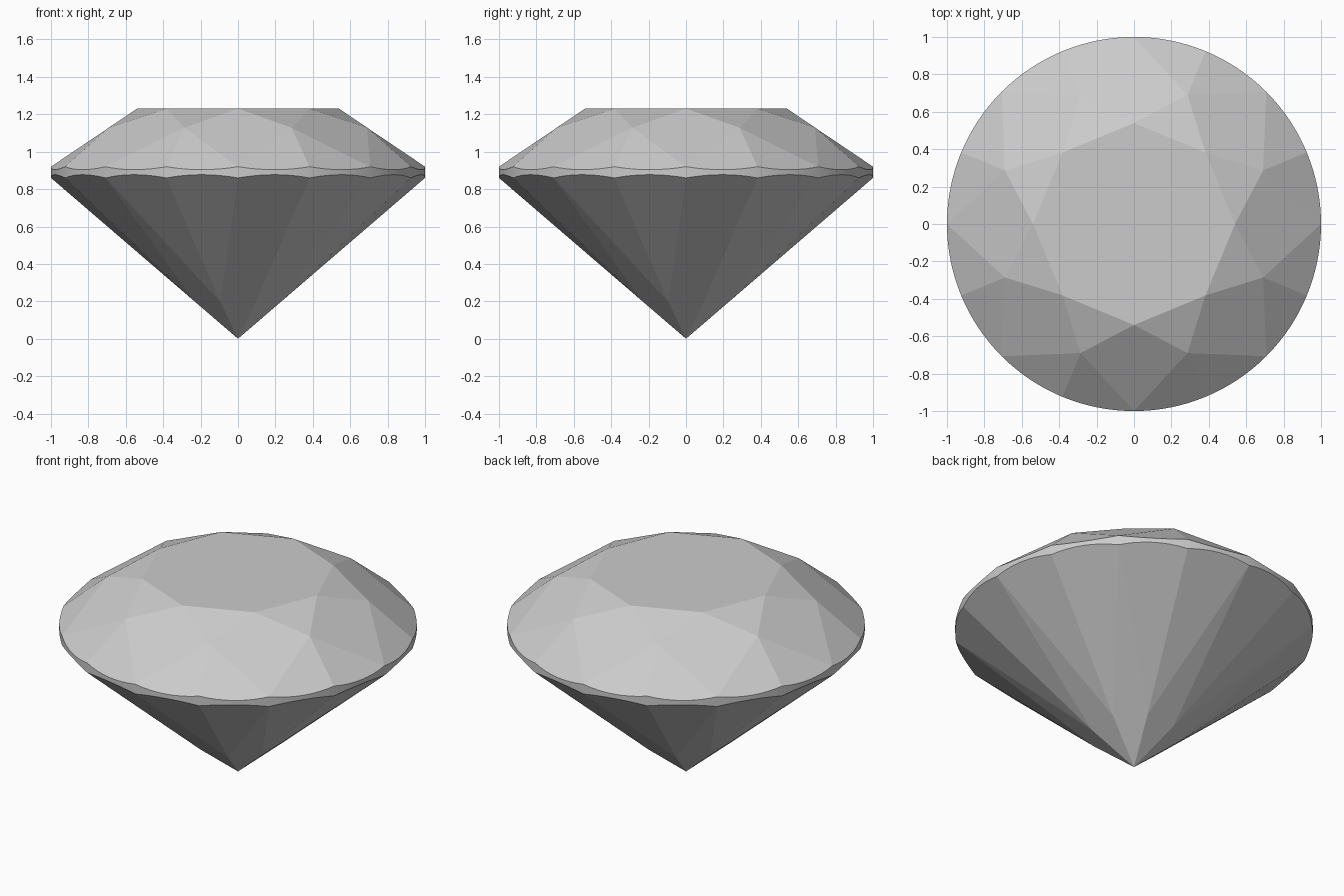
import bpy, bmesh
from math import radians, sin, cos
from mathutils import Vector

cube = bpy.data.objects.get("Cube")
if cube:
    bpy.data.objects.remove(cube, do_unlink=True)

# Main proportions of the round brilliant cut
TABLE_R, TABLE_Z = 0.54, 1.23
STAR_R = 0.747
GIRDLE_TOP, GIRDLE_BOTTOM = 0.92, 0.86
LOWER_R = 0.25
STEP = 22.5          # angle between neighbouring girdle corners
ARC = 8              # girdle segments per step

# Heights that keep each kite facet flat
STAR_Z = TABLE_Z - (STAR_R * cos(radians(STEP)) - TABLE_R) * (TABLE_Z - GIRDLE_TOP) / (1 - TABLE_R)
LOWER_Z = GIRDLE_BOTTOM * LOWER_R * cos(radians(STEP))


def point(r, angle, z):
    a = radians(angle)
    return Vector((r * sin(a), -r * cos(a), z))


def scallop(start, edge_z, inner_r, inner_z):
    """Curve where one girdle facet's plane meets the round girdle."""
    c = cos(radians(STEP / 2))
    slope = (inner_z - edge_z) / (c - inner_r * c)
    points = []
    for i in range(ARC + 1):
        t = STEP * i / ARC
        out = cos(radians(t - STEP / 2)) - c
        points.append(point(1, start + t, edge_z - slope * out))
    return points


bm = bmesh.new()


def face(points, smooth=False):
    f = bm.faces.new([bm.verts.new(p) for p in points])
    f.smooth = smooth


# Table
face([point(TABLE_R, 45 * i, TABLE_Z) for i in range(8)])
culet = Vector((0, 0, 0))

for i in range(8):
    a = 45 * i
    left, right = a - STEP, a + STEP
    star_l, star_r = (point(STAR_R, s, STAR_Z) for s in (left, right))
    low_l, low_r = (point(LOWER_R, s, LOWER_Z) for s in (left, right))
    corner = point(TABLE_R, a, TABLE_Z)

    # Crown kite, star and pavilion kite
    face([corner, star_l, point(1, a, GIRDLE_TOP), star_r])
    face([corner, star_r, point(TABLE_R, a + 45, TABLE_Z)])
    face([culet, low_r, point(1, a, GIRDLE_BOTTOM), low_l])

    # Girdle facets above and below, with the rounded girdle between
    for start, star, low in ((left, star_l, low_l), (a, star_r, low_r)):
        top = scallop(start, GIRDLE_TOP, STAR_R, STAR_Z)
        bottom = scallop(start, GIRDLE_BOTTOM, LOWER_R, LOWER_Z)
        face([star] + top)
        face([low] + bottom)
        for j in range(ARC):
            face([bottom[j], bottom[j + 1], top[j + 1], top[j]], smooth=True)

bmesh.ops.remove_doubles(bm, verts=bm.verts[:], dist=0.0005)
bmesh.ops.recalc_face_normals(bm, faces=bm.faces[:])
for e in bm.edges:
    e.smooth = all(f.smooth for f in e.link_faces)

mesh = bpy.data.meshes.new("cut_gem")
bm.to_mesh(mesh)
bm.free()
gem = bpy.data.objects.new("cut_gem", mesh)
bpy.context.collection.objects.link(gem)

# Plain grey
grey = bpy.data.materials.new("light_grey")
grey.use_nodes = True
colour = (0.6, 0.6, 0.6, 1)
grey.diffuse_color = colour
grey.node_tree.nodes["Principled BSDF"].inputs["Base Color"].default_value = colour
mesh.materials.append(grey)
